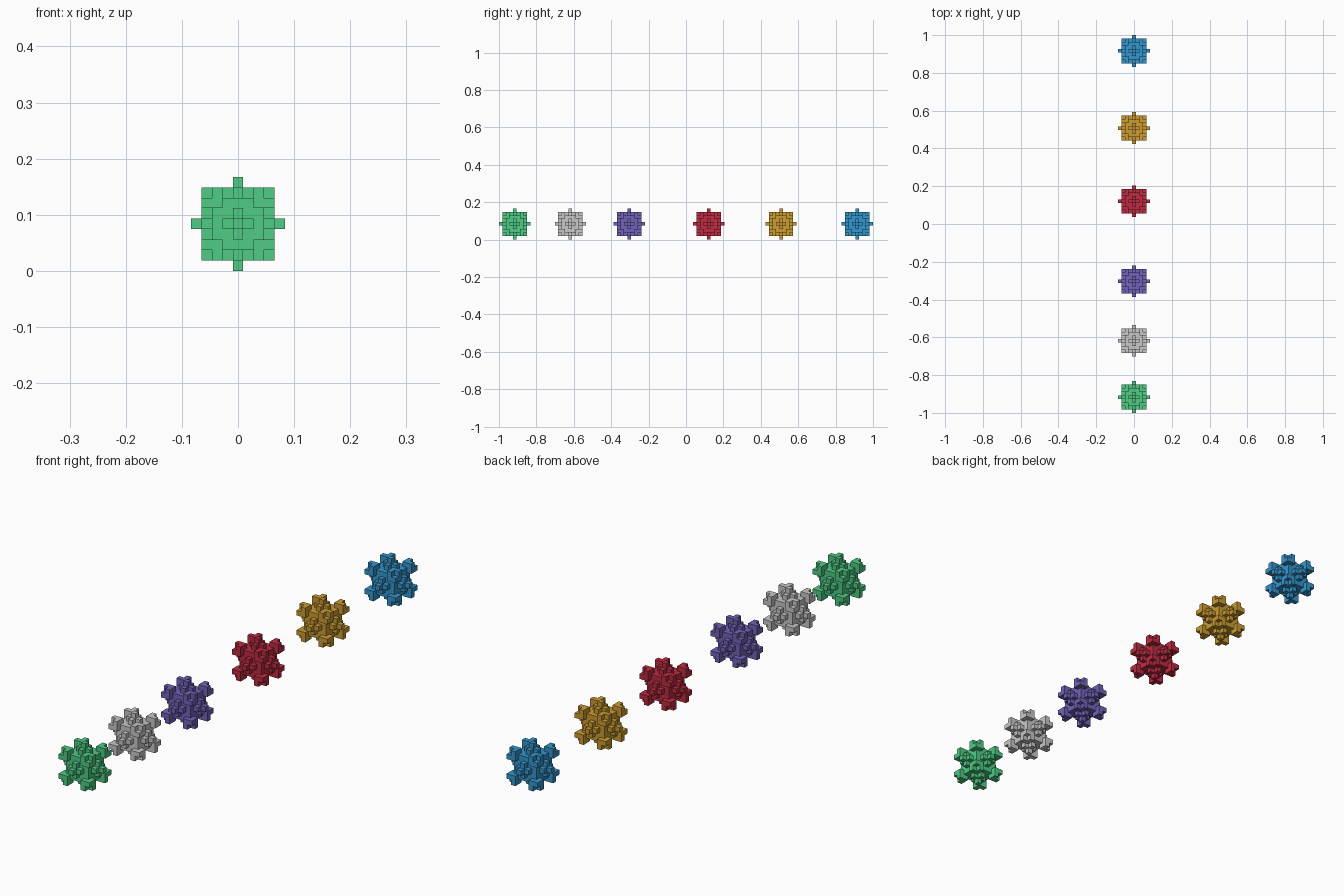
import bpy, bmesh
from itertools import product
from mathutils import Vector

if "Cube" in bpy.data.objects:
    bpy.data.objects.remove(bpy.data.objects["Cube"])

U = 0.0186            # edge of one small cube
MID = 4.5 * U         # half height of a star


def filled(cell):
    """Rule for which unit cubes make up one star."""
    a, b, c = sorted(abs(v) for v in cell)
    core = c <= 2                                  # 5x5x5 core
    boss = (c == 3 and a == 0 and b <= 1)          # plus on every face
    tip = (c == 4 and b == 0)                      # single tip cube
    corner = (a == 2 and c == 3)                   # three-pronged corners
    return core or boss or tip or corner


def star_mesh(name):
    bm = bmesh.new()
    verts = {}

    def vert(p):
        if p not in verts:
            verts[p] = bm.verts.new(Vector(p) * U)
        return verts[p]

    # Outer skin: one square wherever a filled cube meets an empty cell
    for cell in product(range(-4, 5), repeat=3):
        if not filled(cell):
            continue
        for axis, side in product(range(3), (-1, 1)):
            near = list(cell)
            near[axis] += side
            if filled(near):
                continue
            quad = []
            for s, t in ((-1, -1), (1, -1), (1, 1), (-1, 1)):
                p = [float(v) for v in cell]
                p[axis] += side * 0.5
                p[(axis + 1) % 3] += s * 0.5
                p[(axis + 2) % 3] += t * 0.5
                quad.append(vert(tuple(p)))
            bm.faces.new(quad if side > 0 else quad[::-1])
    mesh = bpy.data.meshes.new(name)
    bm.to_mesh(mesh)
    bm.free()
    return mesh


def linear(v):
    v /= 255
    return v / 12.92 if v <= 0.04045 else ((v + 0.055) / 1.055) ** 2.4


# Row of six stars along y: colour, sRGB, y position
STARS = [
    ("green", (78, 204, 132), -0.916),
    ("light_grey", (200, 200, 200), -0.618),
    ("purple", (116, 98, 184), -0.304),
    ("red", (190, 44, 66), 0.121),
    ("gold", (204, 156, 48), 0.508),
    ("blue", (52, 150, 206), 0.916),
]
for colour, rgb, y in STARS:
    mat = bpy.data.materials.new(colour)
    mat.diffuse_color = (*[linear(v) for v in rgb], 1)
    mat.use_nodes = True
    mat.node_tree.nodes["Principled BSDF"].inputs["Base Color"].default_value = mat.diffuse_color
    mesh = star_mesh(colour + "_star")
    mesh.materials.append(mat)
    ob = bpy.data.objects.new(colour + "_star", mesh)
    ob.location = (0, y, MID)
    bpy.context.collection.objects.link(ob)
